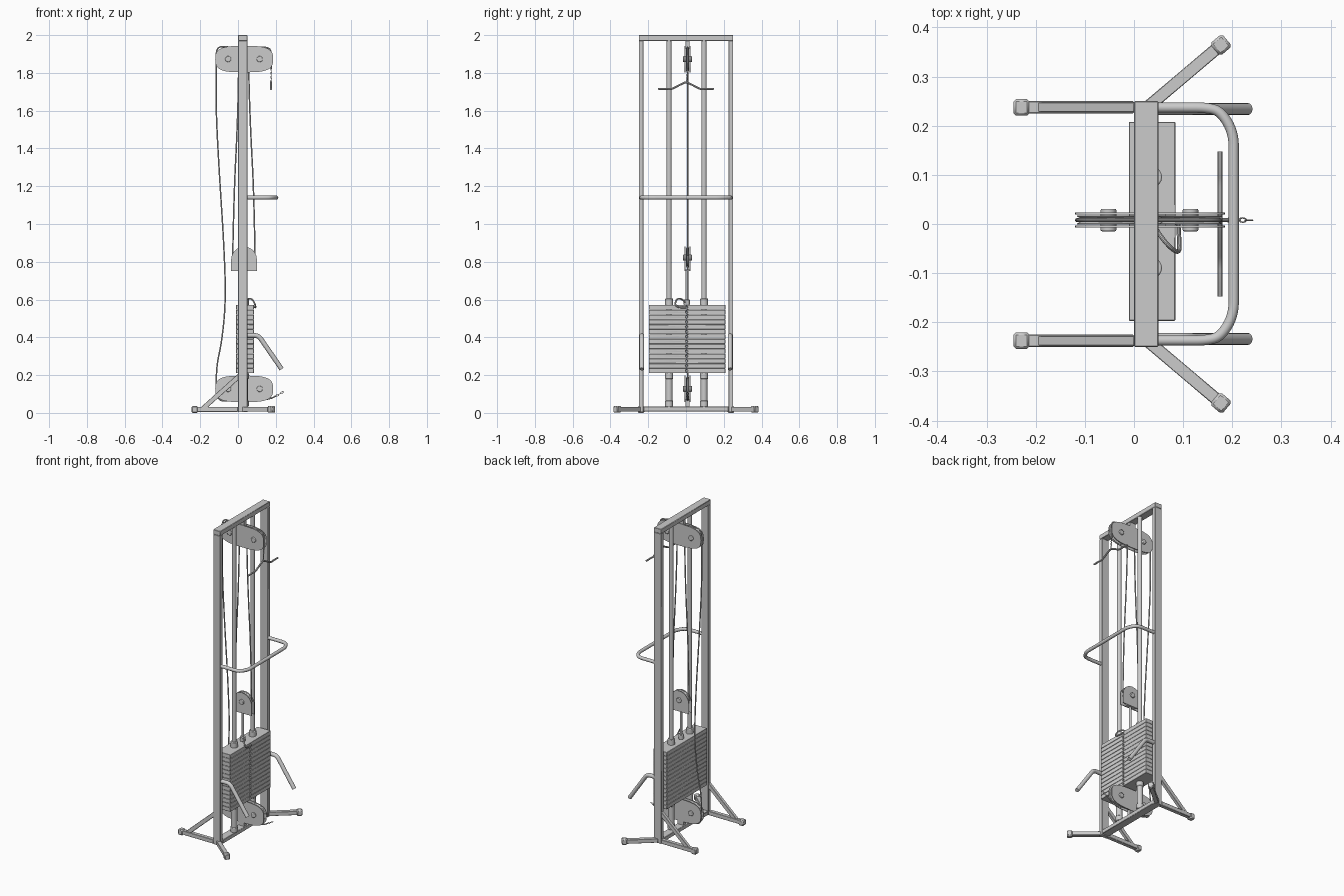
import bpy, bmesh, math
from mathutils import Vector, Matrix

if "Cube" in bpy.data.objects:
    bpy.data.objects.remove(bpy.data.objects["Cube"])

CY = 0.008          # centre plane of the pulleys


def add(name, bm):
    bmesh.ops.recalc_face_normals(bm, faces=bm.faces)
    me = bpy.data.meshes.new(name)
    bm.to_mesh(me)
    bm.free()
    ob = bpy.data.objects.new(name, me)
    bpy.context.collection.objects.link(ob)
    return ob


def bevel(ob, w, n=1):
    m = ob.modifiers.new("bevel", 'BEVEL')
    m.width, m.segments = w, n
    return ob


def box(name, lo, hi, bev=0.0):
    lo, hi = Vector(lo), Vector(hi)
    bm = bmesh.new()
    bmesh.ops.create_cube(bm, size=1, matrix=Matrix.Translation((lo + hi) / 2)
                          @ Matrix.Diagonal((*(hi - lo), 1)))
    ob = add(name, bm)
    return bevel(ob, bev) if bev else ob


def aim(p, q):
    d = q - p
    return Matrix.Translation((p + q) / 2) @ d.to_track_quat('Z', 'Y').to_matrix().to_4x4(), d.length


def beam(name, p, q, w, h, bev=0.0015):
    m, l = aim(Vector(p), Vector(q))
    bm = bmesh.new()
    bmesh.ops.create_cube(bm, size=1, matrix=m @ Matrix.Diagonal((w, h, l, 1)))
    return bevel(add(name, bm), bev)


def cyl(name, p, q, r, n=20):
    m, l = aim(Vector(p), Vector(q))
    bm = bmesh.new()
    bmesh.ops.create_cone(bm, cap_ends=True, segments=n, radius1=r, radius2=r, depth=l, matrix=m)
    return add(name, bm)


def tube(name, pts, r, res=4, order=3):
    cu = bpy.data.curves.new(name, 'CURVE')
    cu.dimensions = '3D'
    cu.bevel_depth, cu.bevel_resolution, cu.use_fill_caps = r, res, True
    s = cu.splines.new('NURBS')
    s.points.add(len(pts) - 1)
    for a, p in zip(s.points, pts):
        a.co = (*p, 1)
    s.order_u, s.use_endpoint_u, s.resolution_u = order, True, 8
    tmp = bpy.data.objects.new(name + "_path", cu)
    bpy.context.collection.objects.link(tmp)
    me = bpy.data.meshes.new_from_object(tmp.evaluated_get(bpy.context.evaluated_depsgraph_get()))
    bpy.data.objects.remove(tmp)
    ob = bpy.data.objects.new(name, me)
    bpy.context.collection.objects.link(ob)
    return ob


def plate(name, outline, y0, y1):
    bm = bmesh.new()
    f = bm.faces.new([bm.verts.new((x, y0, z)) for x, z in outline])
    g = bmesh.ops.extrude_face_region(bm, geom=[f])
    bmesh.ops.translate(bm, vec=(0, y1 - y0, 0),
                        verts=[v for v in g['geom'] if isinstance(v, bmesh.types.BMVert)])
    return add(name, bm)


def wheel(name, x, z, r):
    prof = [(0.0, -0.009), (r, -0.009), (r, -0.007), (r - 0.01, -0.002),
            (r - 0.01, 0.002), (r, 0.007), (r, 0.009), (0.0, 0.009)]
    bm = bmesh.new()
    vs = [bm.verts.new((a, b, 0)) for a, b in prof]
    es = [bm.edges.new(e) for e in zip(vs, vs[1:])]
    bmesh.ops.spin(bm, geom=vs + es, axis=(0, 1, 0), cent=(0, 0, 0), angle=2 * math.pi, steps=32)
    bmesh.ops.remove_doubles(bm, verts=bm.verts, dist=1e-5)
    bmesh.ops.translate(bm, vec=(x, CY, z), verts=bm.verts)
    return add(name, bm)


def housing(name, outline, axles, z, r):
    plate(name + "_side_plate_front", outline, CY - 0.015, CY - 0.011)
    plate(name + "_side_plate_back", outline, CY + 0.011, CY + 0.015)
    for x in axles:
        wheel(name + "_wheel", x, z, r)
        bevel(cyl(name + "_bolt", (x, CY - 0.023, z), (x, CY + 0.023, z), 0.016), 0.003, 2)


def chain(name, p, q, n, r=0.006):
    p, q = Vector(p), Vector(q)
    m, l = aim(p, q)
    bm = bmesh.new()
    for i in range(n):
        rot = Matrix.Translation((0, 0, (i + 0.5) / n * l - l / 2)) @ Matrix.Rotation(i * math.pi / 2, 4, 'Z')
        a, b = 10, 5
        ring = [[bm.verts.new(m @ rot @ Vector((
            (r * 0.6 + 0.0016 * math.cos(v * math.tau / b)) * math.cos(u * math.tau / a),
            0.0016 * math.sin(v * math.tau / b),
            (l / n * 0.6 + 0.0016 * math.cos(v * math.tau / b)) * math.sin(u * math.tau / a))))
            for v in range(b)] for u in range(a)]
        for u in range(a):
            for v in range(b):
                bm.faces.new((ring[u][v], ring[u][(v + 1) % b],
                              ring[(u + 1) % a][(v + 1) % b], ring[(u + 1) % a][v]))
    return add(name, bm)


# main upright frame
box("top_beam", (0, -0.25, 1.97), (0.05, 0.25, 2.0), 0.002)
box("bottom_beam", (0, -0.225, 0.008), (0.05, 0.225, 0.033), 0.002)
for s in (-1, 1):
    ys = sorted((s * 0.225, s * 0.25))
    box("upright_post", (0, ys[0], 0.004), (0.05, ys[1], 1.97), 0.002)
    y = s * 0.2375
    # rear feet, braces and splayed front feet with end caps
    box("rear_foot", (-0.225, y - 0.0125, 0.006), (0, y + 0.0125, 0.032), 0.002)
    box("rear_foot_cap", (-0.245, y - 0.017, 0), (-0.213, y + 0.017, 0.036), 0.005)
    beam("rear_brace", (-0.187, y, 0.022), (0.008, y, 0.197), 0.02, 0.025)
    a, b = Vector((0.03, s * 0.24, 0.019)), Vector((0.18, s * 0.367, 0.019))
    d = (b - a).normalized()
    beam("front_foot", a, b, 0.025, 0.025)
    beam("front_foot_cap", b - d * 0.02, b + d * 0.012, 0.033, 0.036, 0.005)
    # low side handle
    yh = s * 0.234
    tube("side_handle", [(0.04, yh, 0.41), (0.07, yh, 0.41), (0.098, yh, 0.41),
                         (0.115, yh, 0.40), (0.127, yh, 0.383), (0.18, yh, 0.306), (0.231, yh, 0.232)], 0.0125)
    # guide rod with sleeves
    g = s * 0.0925 + 0.003
    cyl("guide_rod", (0.036, g, 0.03), (0.036, g, 1.975), 0.0135)
    for z0, z1 in ((0.033, 0.065), (0.18, 0.212), (0.565, 0.605)):
        bevel(cyl("rod_sleeve", (0.036, g, z0), (0.036, g, z1), 0.021), 0.003, 2)
    cyl("rod_lower_sleeve", (0.036, g, 0.06), (0.036, g, 0.19), 0.018)

# weight stack with pin holes
n, z0, z1 = 14, 0.21, 0.572
h = (z1 - z0) / n
w = box("weight_stack", (-0.01, -0.197, z0), (0.084, 0.208, z0 + h - 0.0008))
hole = cyl("pin_hole_cutter", (0.05, 0.003, z0 + h / 2), (0.11, 0.003, z0 + h / 2), 0.006, 12)
hole.hide_render = True
hole.hide_viewport = True
bo = w.modifiers.new("hole", 'BOOLEAN')
bo.operation, bo.object, bo.solver = 'DIFFERENCE', hole, 'EXACT'
bevel(w, 0.0012)
ar = w.modifiers.new("plates", 'ARRAY')
ar.count, ar.use_relative_offset, ar.use_constant_offset = n, False, True
ar.constant_offset_displace = (0, 0, h)

# selector pin with coiled cord
cyl("selector_pin", (0.07, 0.003, z1 - h / 2), (0.094, 0.003, z1 - h / 2), 0.005, 12)
tube("pin_cord", [(0.04, 0.0, 0.58), (0.05, -0.02, 0.605), (0.075, -0.05, 0.605),
                  (0.093, -0.06, 0.57), (0.092, -0.03, 0.555), (0.09, 0.003, 0.559)], 0.0045, 3)

# upper and lower double pulley housings
base = []
for i in range(36):
    t = i * math.tau / 36
    c, s = math.cos(t), math.sin(t)
    base.append((0.0325 + 0.153 * math.copysign(abs(c) ** 0.62, c), 0.07 * math.copysign(abs(s) ** 0.62, s)))
for nm, z in (("upper_pulley", 1.873), ("lower_pulley", 0.127)):
    housing(nm, [(x, z + k) for x, k in base], (-0.052, 0.115), z, 0.064)
box("upper_pulley_bracket", (0.005, CY - 0.011, 1.93), (0.045, CY + 0.011, 1.975))
box("lower_pulley_bracket", (0.005, CY - 0.011, 0.03), (0.045, CY + 0.011, 0.07))

# travelling pulley above the stack
dome = [(-0.036, 0.75), (0.1, 0.75)] + [(0.032 + 0.068 * math.cos(i * math.pi / 14),
                                        0.812 + 0.068 * math.sin(i * math.pi / 14)) for i in range(15)]
housing("travelling_pulley", dome, (0.032,), 0.822, 0.054)
box("travelling_pulley_base", (0.0, CY - 0.011, 0.75), (0.064, CY + 0.011, 0.76))
cyl("stack_lift_rod", (0.032, CY - 0.004, 0.56), (0.032, CY - 0.004, 0.755), 0.007)
bevel(cyl("stack_lift_collar", (0.032, CY - 0.004, 0.57), (0.032, CY - 0.004, 0.6), 0.016), 0.003, 2)

# cables
def at(*p):
    return [(x, CY, z) for x, z in p]
tube("rear_cable", at((0.02, 1.93), (-0.05, 1.938), (-0.115, 1.94), (-0.115, 1.85), (-0.117, 1.6),
                      (-0.098, 1.25), (-0.075, 0.9), (-0.064, 0.6), (-0.085, 0.38), (-0.114, 0.25),
                      (-0.115, 0.12), (-0.1, 0.06), (-0.04, 0.068), (0.11, 0.068), (0.18, 0.075), (0.2, 0.09)), 0.004, 3)
tube("lift_cable_rear", at((-0.052, 1.93), (0.0, 1.92), (0.004, 1.8), (-0.004, 1.5), (-0.022, 1.15), (-0.028, 0.83)), 0.004, 3)
tube("lift_cable_front", at((0.115, 1.93), (0.06, 1.92), (0.056, 1.8), (0.066, 1.5), (0.085, 1.15), (0.09, 0.83)), 0.004, 3)
tube("bar_cable", at((0.02, 1.93), (0.11, 1.935), (0.175, 1.935), (0.175, 1.87), (0.175, 1.82)), 0.004, 3)

# pull-down bar on its chain, and lower clip
chain("bar_chain", (0.175, CY - 0.004, 1.75), (0.175, CY, 1.825), 7)
tube("pull_down_bar", [(0.175, y, z) for y, z in ((-0.147, 1.714), (-0.11, 1.716), (-0.08, 1.712), (-0.05, 1.728),
     (-0.02, 1.743), (0, 1.752), (0.02, 1.743), (0.05, 1.728), (0.08, 1.712), (0.11, 1.716), (0.147, 1.714))], 0.0055, 3)
chain("lower_clip", (0.19, CY, 0.083), (0.24, CY, 0.112), 4, 0.007)

# curved front grab rail
tube("front_grab_rail", [(x, y, 1.14) for x, y in (
    (0.04, 0.237), (0.10, 0.237), (0.15, 0.237), (0.178, 0.228), (0.203, 0.185), (0.203, 0.13), (0.203, 0),
    (0.203, -0.13), (0.203, -0.185), (0.178, -0.228), (0.15, -0.237), (0.10, -0.237), (0.04, -0.237))], 0.0105)

# smooth round parts, keep hard edges
bpy.ops.object.select_all(action='DESELECT')
for ob in bpy.context.scene.objects:
    if ob.type == 'MESH' and not ob.hide_viewport:
        ob.select_set(True)
        bpy.context.view_layer.objects.active = ob
bpy.ops.object.shade_smooth_by_angle(angle=math.radians(35))
